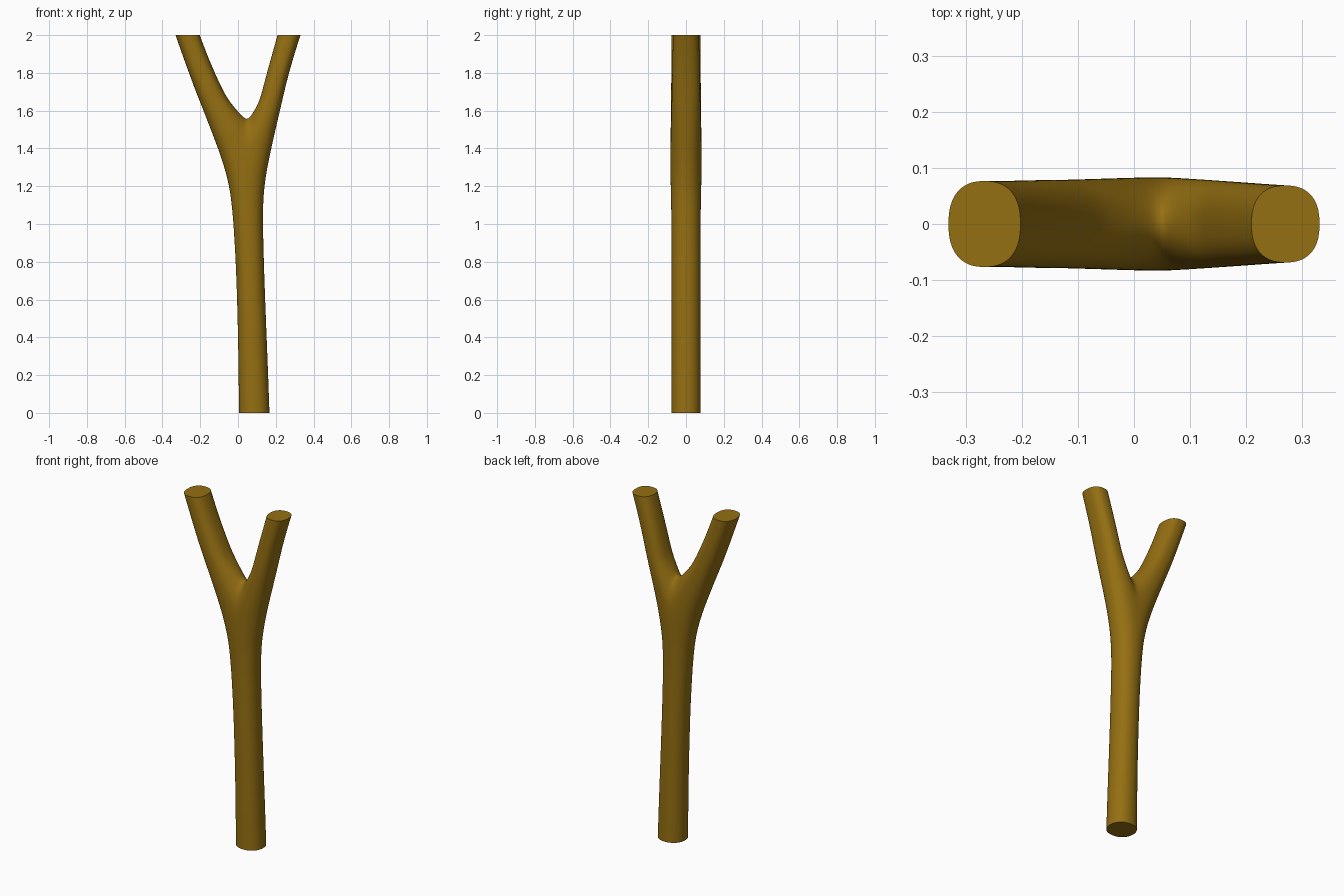
import bpy, bmesh
from math import sin, cos, pi

if "Cube" in bpy.data.objects:
    bpy.data.objects.remove(bpy.data.objects["Cube"])

N = 32
H = N // 2
bm = bmesh.new()
crease = bm.edges.layers.float.new("crease_edge")


def section(x0, x1, ry, z, p=2.3):
    """Rounded cross-section between x0 and x1, starting at the front."""
    pts = []
    for i in range(N):
        a = -pi / 2 + 2 * pi * i / N
        c, s = cos(a), sin(a)
        sx = (1 if c > 0 else -1) * abs(c) ** (2 / p)
        sy = (1 if s > 0 else -1) * abs(s) ** (2 / p)
        pts.append(((x0 + x1) / 2 + (x1 - x0) / 2 * sx, ry * sy, z))
    return pts


def add(pts):
    return [bm.verts.new(p) for p in pts]


def bridge(a, b):
    for i in range(N):
        j = (i + 1) % N
        bm.faces.new((a[i], a[j], b[j], b[i]))


def cap(ring):
    for e in bm.faces.new(ring).edges:
        e[crease] = 1.0


# Trunk: left edge, right edge, half depth, height
trunk = [(.005, .167, .078, 0), (.003, .160, .077, .2), (.000, .152, .076, .4),
         (-.005, .144, .076, .6), (-.012, .137, .076, .8),
         (-.024, .132, .077, 1.0), (-.033, .133, .079, 1.1),
         (-.046, .139, .081, 1.2), (-.076, .159, .084, 1.32)]
rings = [add(section(*t, p=2.15)) for t in trunk]
for a, b in zip(rings, rings[1:]):
    bridge(a, b)
cap(rings[0][::-1])
top = rings[-1]

# Saddle of the fork, an arch from front to back
saddle = add([(.05, -.084 * cos(pi * k / H), 1.32 + .222 * sin(pi * k / H))
              for k in range(1, H)])
right_base = top[:H + 1] + saddle[::-1]
left_base = [top[0]] + saddle + top[H:]

# Branches grow from half of the trunk plus the saddle
left = [(-.203, -.047, .079, 1.65), (-.223, -.076, .079, 1.70),
        (-.260, -.123, .078, 1.8), (-.296, -.165, .077, 1.9),
        (-.331, -.202, .077, 2.0)]
right = [(.114, .234, .076, 1.65), (.127, .245, .075, 1.70),
         (.153, .270, .073, 1.8), (.181, .299, .071, 1.9),
         (.209, .331, .069, 2.0)]
for base, rows in ((left_base, left), (right_base, right)):
    first = section(*rows[0], p=2.4)
    prev = base
    start = [v.co.copy() for v in base]
    for f in (.25, .5, .75):
        ring = add([[u + (w - u) * f for u, w in zip(s, e)]
                    for s, e in zip(start, first)])
        bridge(prev, ring)
        prev = ring
    for row in rows:
        ring = add(section(*row, p=2.4))
        bridge(prev, ring)
        prev = ring
    cap(prev)

# Relax the fork so the branches blend smoothly
fork = [v for v in bm.verts if 1.25 < v.co.z < 1.68]
for _ in range(3):
    bmesh.ops.smooth_vert(bm, verts=fork, factor=.4, use_axis_x=True,
                          use_axis_y=False, use_axis_z=True)

bmesh.ops.recalc_face_normals(bm, faces=bm.faces[:])
mesh = bpy.data.meshes.new("forked_branch")
bm.to_mesh(mesh)
bm.free()
obj = bpy.data.objects.new("forked_branch", mesh)
bpy.context.collection.objects.link(obj)

wood = bpy.data.materials.new("wood")
wood.diffuse_color = (.30, .16, .006, 1)
wood.use_nodes = True
wood.node_tree.nodes["Principled BSDF"].inputs["Base Color"].default_value = wood.diffuse_color
mesh.materials.append(wood)

sub = obj.modifiers.new("smooth", "SUBSURF")
sub.levels = sub.render_levels = 2
bpy.context.view_layer.objects.active = obj
obj.select_set(True)
bpy.ops.object.shade_smooth_by_angle()
